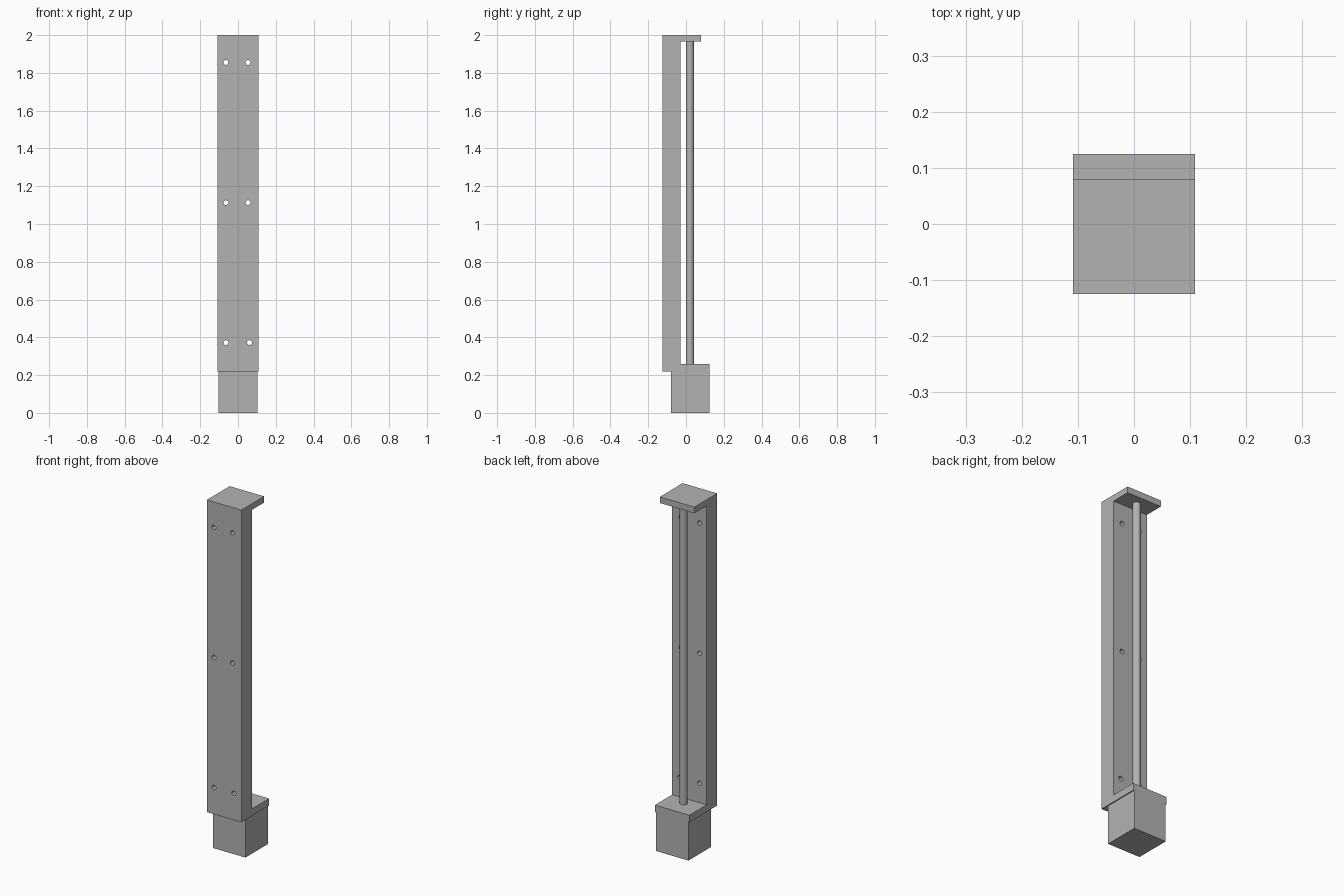
import bpy, bmesh
from math import radians
from mathutils import Matrix, Vector

default = bpy.data.objects.get("Cube")
if default:
    bpy.data.objects.remove(default)

grey = bpy.data.materials.new("plain grey")
grey.use_nodes = True
colour = (0.45, 0.45, 0.45, 1)
grey.diffuse_color = colour
grey.node_tree.nodes["Principled BSDF"].inputs["Base Color"].default_value = colour


def make_object(name, bm):
    bmesh.ops.recalc_face_normals(bm, faces=bm.faces)
    mesh = bpy.data.meshes.new(name)
    bm.to_mesh(mesh)
    bm.free()
    mesh.materials.append(grey)
    obj = bpy.data.objects.new(name, mesh)
    bpy.context.scene.collection.objects.link(obj)
    return obj


def activate(obj):
    bpy.ops.object.select_all(action='DESELECT')
    obj.select_set(True)
    bpy.context.view_layer.objects.active = obj


HALF = 0.109           # half width of the bracket
FRONT, BACK = -0.125, -0.03
LEDGE, CAP = 0.26, 1.965

# Bracket: front plate, bottom ledge and top cap as one extruded side profile
profile = [(FRONT, 0.22), (0.125, 0.22), (0.125, LEDGE), (BACK, LEDGE),
           (BACK, CAP), (0.08, CAP), (0.08, 2), (FRONT, 2)]
bm = bmesh.new()
face = bm.faces.new([bm.verts.new((-HALF, y, z)) for y, z in profile])
ext = bmesh.ops.extrude_face_region(bm, geom=[face])
bmesh.ops.translate(bm, vec=(2 * HALF, 0, 0),
                    verts=[v for v in ext["geom"] if isinstance(v, bmesh.types.BMVert)])
bracket = make_object("bracket", bm)

# Screw holes through the plate
bm = bmesh.new()
for z, right_x in ((0.372, 0.061), (1.113, 0.053), (1.855, 0.053)):
    for x in (-0.064, right_x):
        place = Matrix.Translation((x, -0.08, z)) @ Matrix.Rotation(radians(90), 4, 'X')
        bmesh.ops.create_cone(bm, cap_ends=True, segments=20, radius1=0.013,
                              radius2=0.013, depth=0.16, matrix=place)
cutter = make_object("hole_cutter", bm)
cutter.hide_render = True
cut = bracket.modifiers.new("screw holes", 'BOOLEAN')
cut.operation = 'DIFFERENCE'
cut.solver = 'EXACT'
cut.object = cutter
activate(bracket)
bpy.ops.object.modifier_apply(modifier=cut.name)
bpy.data.objects.remove(cutter)
bpy.ops.object.shade_smooth_by_angle(angle=radians(30))

# Motor block under the ledge
bm = bmesh.new()
size = Vector((0.206, 0.205, 0.22))
bmesh.ops.create_cube(bm, size=1, matrix=Matrix.Translation((0, 0.0225, size.z / 2))
                      @ Matrix.Diagonal(size).to_4x4())
make_object("motor_block", bm)

# Round rod between the ledge and the cap
bm = bmesh.new()
bmesh.ops.create_cone(bm, cap_ends=True, segments=32, radius1=0.021, radius2=0.021,
                      depth=CAP - LEDGE,
                      matrix=Matrix.Translation((0, 0.021, (CAP + LEDGE) / 2)))
rod = make_object("rod", bm)
activate(rod)
bpy.ops.object.shade_smooth_by_angle(angle=radians(30))
